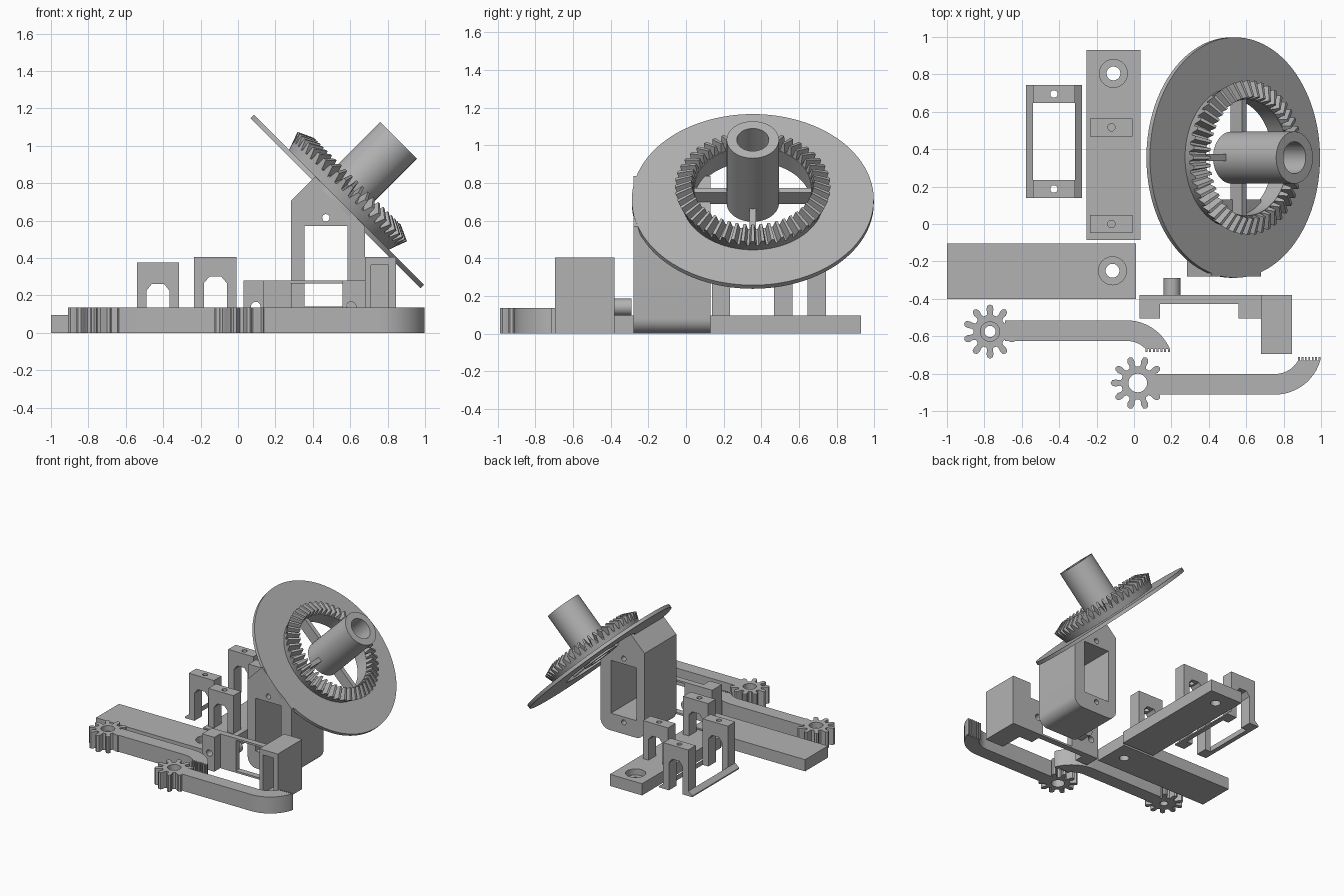
import bpy, bmesh
from math import sin, cos, pi, radians, acos

if "Cube" in bpy.data.objects:
    bpy.data.objects.remove(bpy.data.objects["Cube"])

grey = bpy.data.materials.new("mid_grey")
grey.diffuse_color = (0.45, 0.45, 0.45, 1)
grey.use_nodes = True
grey.node_tree.nodes["Principled BSDF"].inputs["Base Color"].default_value = grey.diffuse_color


def finish(ob):
    """Clean the mesh, colour it and smooth only the shallow edges."""
    bm = bmesh.new()
    bm.from_mesh(ob.data)
    bmesh.ops.remove_doubles(bm, verts=bm.verts, dist=1e-5)
    bmesh.ops.recalc_face_normals(bm, faces=bm.faces)
    bm.to_mesh(ob.data)
    bm.free()
    ob.data.materials.clear()
    ob.data.materials.append(grey)
    select(ob)
    bpy.ops.object.shade_smooth_by_angle(angle=radians(28))


def select(ob):
    bpy.ops.object.select_all(action='DESELECT')
    ob.select_set(True)
    bpy.context.view_layer.objects.active = ob


def circle(x, y, r, n=32):
    return [(x + r * cos(2 * pi * i / n), y + r * sin(2 * pi * i / n)) for i in range(n)]


def rect(x0, y0, x1, y1):
    return [(x0, y0), (x1, y0), (x1, y1), (x0, y1)]


def prism(name, loops, lo, hi, side=False):
    """Extrude outlines (extra loops are holes) in z, or in y when side is set."""
    cu = bpy.data.curves.new(name, 'CURVE')
    cu.dimensions, cu.fill_mode, cu.extrude = '2D', 'BOTH', (hi - lo) / 2
    for pts in loops:
        sp = cu.splines.new('POLY')
        sp.points.add(len(pts) - 1)
        for p, (x, y) in zip(sp.points, pts):
            p.co = (x, y, 0, 1)
        sp.use_cyclic_u = True
    ob = bpy.data.objects.new(name, cu)
    bpy.context.collection.objects.link(ob)
    mid = (lo + hi) / 2
    ob.location = (0, mid, 0) if side else (0, 0, mid)
    ob.rotation_euler.x = pi / 2 if side else 0
    select(ob)
    bpy.ops.object.convert(target='MESH')
    ob = bpy.context.object
    bpy.ops.object.transform_apply()
    finish(ob)
    return ob


def cut(ob, loop, lo, hi, side=False):
    """Subtract an extruded outline."""
    tool = prism("cutter", [loop], lo, hi, side)
    tool.hide_render = True
    mod = ob.modifiers.new("cut", 'BOOLEAN')
    mod.operation, mod.object, mod.solver = 'DIFFERENCE', tool, 'EXACT'
    select(ob)
    bpy.ops.object.modifier_apply(modifier=mod.name)
    bpy.data.objects.remove(tool)
    finish(ob)


# Base plates with counterbored holes
for name, r, hx, hy in (("long_plate", (-1, -.4, .01, -.105), -.115, -.25),
                        ("post_plate", (-.255, -.085, .035, .93), -.11, .805)):
    plate = prism(name, [rect(*r), circle(hx, hy, .037)], 0, .095)
    cut(plate, circle(hx, hy, .075), .045, .12)


# Arched posts with a screw hole in the top
def post(name, cx, y, z0, top, spring, arch):
    w, o, c = .113, .062, .032
    outline = [(cx - w, z0), (cx - o, z0), (cx - o, spring), (cx - c, arch), (cx + c, arch),
               (cx + o, spring), (cx + o, z0), (cx + w, z0), (cx + w, top), (cx - w, top)]
    ob = prism(name, [outline], y - .048, y + .048, True)
    cut(ob, circle(cx, y, .02, 16), arch - .05, top + .05)


for i, y in enumerate((0, .517)):
    post(f"plate_post_{i}", -.121, y, .09, .405, .265, .30)
for i, y in enumerate((.187, .695)):
    post(f"frame_post_{i}", -.428, y, 0, .375, .225, .262)

# Bevelled rails joining the frame posts
for name, a, b in (("frame_rail_left", -.577, -.541), ("frame_rail_right", -.277, -.315)):
    prism(name, [[(a, 0), (b, 0), (b, .04), (a, .01)]], .139, .743, True)


# Gripper arms: spur gear end, straight bar, curved toothed tip
def spur(name, x, y, turn, hole):
    tooth = ((-12, .088), (-8.5, .1), (-9, .12), (-6, .138), (0, .145),
             (6, .138), (9, .12), (8.5, .1), (12, .088))
    pts = [(x + r * cos(radians(36 * k + turn + a)), y + r * sin(radians(36 * k + turn + a)))
           for k in range(10) for a, r in tooth]
    return prism(name, [pts, circle(x, y, hole)], 0, .135)


def arm(name, x0, xc, y, s, h):
    cy, big, small = y + s * .197, .252, .142

    def arc(r):
        end = acos(h / r)
        return [(xc + r * sin(end * i / 12), cy - s * r * cos(end * i / 12)) for i in range(13)]
    outer, inner = arc(big), arc(small)
    a, b, base = outer[-1][0], inner[-1][0], cy - s * h
    step, comb = (b - a) / 13, []
    for i in range(7):
        u = a + 2 * i * step
        comb += [(u, base), (u, base + s * .018), (u + step, base + s * .018), (u + step, base)]
    pts = [(x0, y - s * .055)] + outer[:-1] + comb[:-1] + inner[::-1] + [(x0, y + s * .055)]
    prism(name, [pts], 0, .135)


gear = spur("rear_arm_gear", -.77, -.575, 18, .03)
cut(gear, circle(-.77, -.575, .052), .09, .2)
arm("rear_arm", -.69, -.04, -.57, -1, .1)
spur("front_arm_gear", .02, -.85, 0, .05)
arm("front_arm", .1, .754, -.857, 1, .07)

# Servo bracket: thin back wall, two legs, end block with pocket, pivot pin
prism("bracket_wall", [rect(.03, 0, .70, .28), rect(.28, .015, .56, .265),
                       circle(.095, .14, .026), circle(.605, .14, .026)], -.428, -.38, True)
for name, a, b, h in (("bracket_leg_left", .03, .14, .095), ("bracket_leg_right", .56, .682, .605)):
    prism(name, [rect(a, 0, b, .28), circle(h, .14, .026)], -.505, -.425, True)
block = prism("bracket_block", [rect(.68, 0, .845, .405)], -.695, -.38, True)
cut(block, rect(.712, .05, .805, .362), -.75, -.43, True)
prism("pivot_pin", [circle(.203, .14, .045)], -.385, -.29, True)

# Motor housing: rounded base, roof cut to the wheel's slope, window and screw holes
x0, x1, r = .283, .68, .08
corner = [(x0 + r - r * cos(t * pi / 16), r - r * sin(t * pi / 16)) for t in range(9)]
corner += [(x1 - r + r * sin(t * pi / 16), r - r * cos(t * pi / 16)) for t in range(9)]
prism("motor_housing", [corner + [(x1, 1.25 - x1), (.413, .837), (x0, .707)],
                        rect(.355, .14, .585, .57), circle(.47, .615, .02, 16),
                        circle(.47, .095, .02, 16)], -.28, .13, True)

# Tilted wheel, built around its own axis
wheel = [prism("wheel_disc", [circle(0, 0, .643, 96), circle(0, 0, .31, 96)], -.027, 0),
         prism("wheel_hub", [circle(0, 0, .139, 48), circle(0, 0, .085, 48)], -.027, .45)]
for i in range(4):
    sp = prism(f"wheel_spoke_{i}", [rect(.125, -.018, .318, .018)], -.015, .07)
    sp.rotation_euler.z = i * pi / 2
    select(sp)
    bpy.ops.object.transform_apply()
    wheel.append(sp)

# Bevel ring: a lathed body carrying tapered teeth
bm = bmesh.new()
body, n = ((.31, -.005), (.376, -.005), (.395, .05), (.31, .09)), 96
rings = [[bm.verts.new((r * cos(2 * pi * i / n), r * sin(2 * pi * i / n), z)) for r, z in body]
         for i in range(n)]
for i in range(n):
    p, q = rings[i], rings[(i + 1) % n]
    for j in range(4):
        k = (j + 1) % 4
        bm.faces.new((p[j], q[j], q[k], p[k]))
teeth = 48
for i in range(teeth):
    c, s = cos(2 * pi * i / teeth), sin(2 * pi * i / teeth)
    ends = []
    for root, tip, wr, wt in (((.393, .044), (.414, .1), .021, .009),
                              ((.311, .084), (.327, .14), .016, .007)):
        quad = ((root, -wr), (root, wr), (tip, wt), (tip, -wt))
        ends.append([bm.verts.new((a * c - w * s, a * s + w * c, z)) for (a, z), w in quad])
    a, b = ends
    bm.faces.new(a)
    bm.faces.new(b[::-1])
    for j in range(4):
        k = (j + 1) % 4
        bm.faces.new((a[j], b[j], b[k], a[k]))
me = bpy.data.meshes.new("bevel_ring")
bm.to_mesh(me)
bm.free()
ring = bpy.data.objects.new("bevel_ring", me)
bpy.context.collection.objects.link(ring)
finish(ring)
for ob in wheel + [ring]:
    ob.location = (.54, .355, .7115)
    ob.rotation_euler.y = pi / 4
